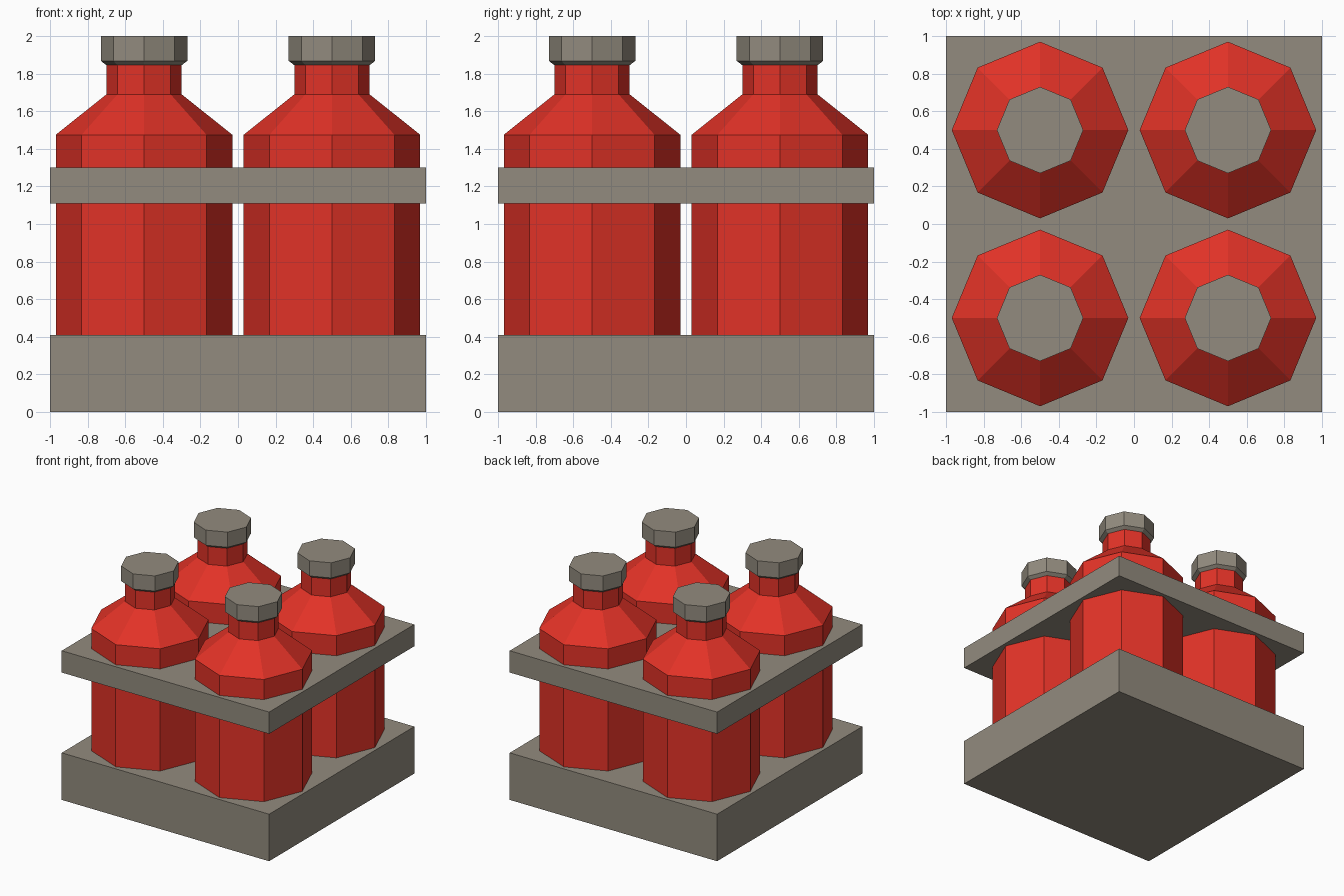
import bpy
import math

cube = bpy.data.objects.get("Cube")
if cube:
    bpy.data.objects.remove(cube, do_unlink=True)


def make_material(name, rgb):
    mat = bpy.data.materials.new(name)
    mat.use_nodes = True
    color = (*rgb, 1.0)
    mat.diffuse_color = color
    mat.node_tree.nodes["Principled BSDF"].inputs["Base Color"].default_value = color
    return mat


red = make_material("bottle red", (0.76, 0.032, 0.02))
grey = make_material("warm grey", (0.29, 0.26, 0.21))
SIDES = 8


def add_mesh(name, verts, faces, mat, location):
    mesh = bpy.data.meshes.new(name)
    mesh.from_pydata(verts, [], faces)
    mesh.materials.append(mat)
    obj = bpy.data.objects.new(name, mesh)
    obj.location = location
    bpy.context.collection.objects.link(obj)
    return obj


def lathe(name, profile, mat, location):
    """Flat-sided solid of revolution from (radius, height) points, capped at both ends."""
    verts = [(r * math.cos(math.tau * i / SIDES), r * math.sin(math.tau * i / SIDES), z)
             for r, z in profile for i in range(SIDES)]
    faces = [tuple(reversed(range(SIDES)))]
    for ring in range(len(profile) - 1):
        a, b = ring * SIDES, (ring + 1) * SIDES
        for i in range(SIDES):
            j = (i + 1) % SIDES
            faces.append((a + i, a + j, b + j, b + i))
    faces.append(tuple(range(len(verts) - SIDES, len(verts))))
    return add_mesh(name, verts, faces, mat, location)


def slab(name, bottom, top, mat):
    bpy.ops.mesh.primitive_cube_add(size=1, location=(0, 0, (bottom + top) / 2))
    obj = bpy.context.object
    obj.name = name
    obj.scale = (2, 2, top - bottom)
    bpy.ops.object.transform_apply(location=False, rotation=False, scale=True)
    obj.data.materials.append(mat)


# Crate: thick base and a thinner holding tray
slab("crate_base", 0, 0.41, grey)
slab("holding_tray", 1.11, 1.3, grey)

# Four bottles with flared caps
bottle_profile = [(0.47, 0.4), (0.47, 1.475), (0.2, 1.69), (0.2, 1.85)]
cap_profile = [(0.2, 1.845), (0.23, 1.868), (0.23, 2.0)]
for side, x in (("left", 0.5), ("right", -0.5)):
    for end, y in (("front", -0.5), ("back", 0.5)):
        lathe(f"bottle_{end}_{side}", bottle_profile, red, (x, y, 0))
        lathe(f"cap_{end}_{side}", cap_profile, grey, (x, y, 0))
